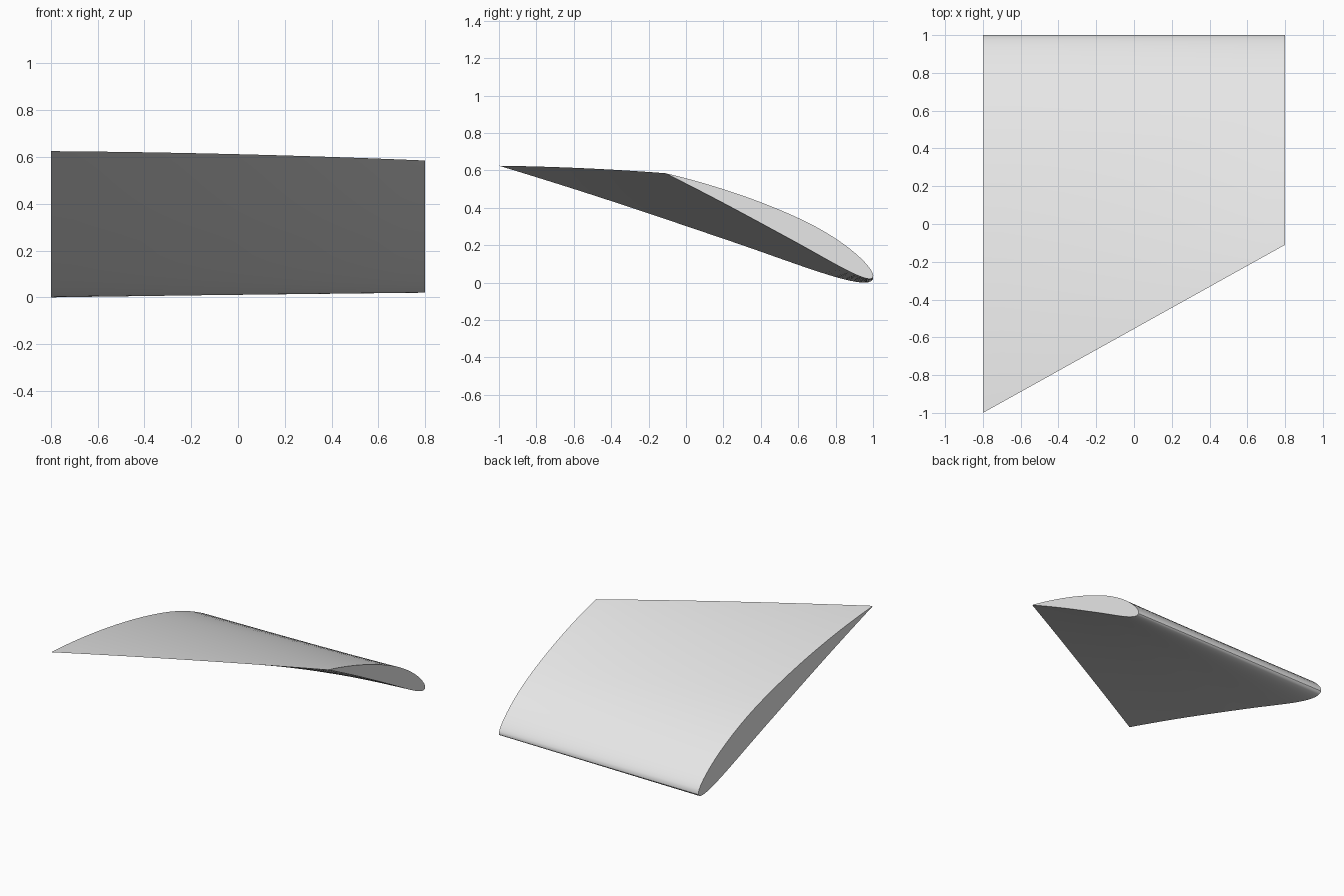
import bpy
import bmesh
import math
from mathutils import Vector

cube = bpy.data.objects.get("Cube")
if cube:
    bpy.data.objects.remove(cube, do_unlink=True)

CAMBER, CAMBER_POS, THICKNESS = 0.036, 0.4, 0.10
CHORD_STEPS, SPAN_STEPS = 32, 16


def lerp(a, b, t):
    return a + (b - a) * t


def foil_offsets(s):
    """Camber height and half thickness at chord fraction s."""
    half = 5 * THICKNESS * (0.2969 * math.sqrt(s) - 0.126 * s - 0.3516 * s**2
                            + 0.2843 * s**3 - 0.1036 * s**4)
    p = CAMBER_POS
    if s < p:
        camber = CAMBER / p**2 * (2 * p * s - s * s)
    else:
        camber = CAMBER / (1 - p)**2 * (1 - 2 * p + 2 * p * s - s * s)
    return camber, half


# Unit profile: over the top from trailing edge to nose, then back underneath
profile = []
for i in range(2 * CHORD_STEPS):
    s = (1 + math.cos(math.pi * i / CHORD_STEPS)) / 2
    camber, half = foil_offsets(s)
    profile.append((s, camber + half if i <= CHORD_STEPS else camber - half))


def station(t):
    """Twisted and tapered cross-section at span fraction t."""
    nose = Vector((0, 1.0, lerp(0.02, 0.028, t)))
    tail = Vector((0, lerp(-1.0, -0.11, t),
                   lerp(0.625, 0.585, t) + 0.028 * t * (1 - t)))
    chord = tail - nose
    up = Vector((0, chord.z, -chord.y))
    x = Vector((lerp(-0.8, 0.8, t), 0, 0))
    return [x + nose + chord * s + up * h for s, h in profile]


# Wing panel lofted through the stations, closed by flat end caps
bm = bmesh.new()
rings = [[bm.verts.new(co) for co in station(k / SPAN_STEPS)]
         for k in range(SPAN_STEPS + 1)]
n = len(profile)
for a, b in zip(rings, rings[1:]):
    for i in range(n):
        j = (i + 1) % n
        bm.faces.new((a[i], a[j], b[j], b[i]))
bm.faces.new(rings[0])
bm.faces.new(rings[-1])
bmesh.ops.recalc_face_normals(bm, faces=bm.faces)
mesh = bpy.data.meshes.new("wing_panel")
bm.to_mesh(mesh)
bm.free()

wing = bpy.data.objects.new("wing_panel", mesh)
bpy.context.collection.objects.link(wing)

# Single light grey finish
grey = bpy.data.materials.new("light_grey")
grey.use_nodes = True
color = (0.8, 0.8, 0.8, 1)
grey.diffuse_color = color
grey.node_tree.nodes["Principled BSDF"].inputs["Base Color"].default_value = color
mesh.materials.append(grey)

bpy.ops.object.select_all(action="DESELECT")
wing.select_set(True)
bpy.context.view_layer.objects.active = wing
bpy.ops.object.shade_smooth_by_angle(angle=math.radians(35))
